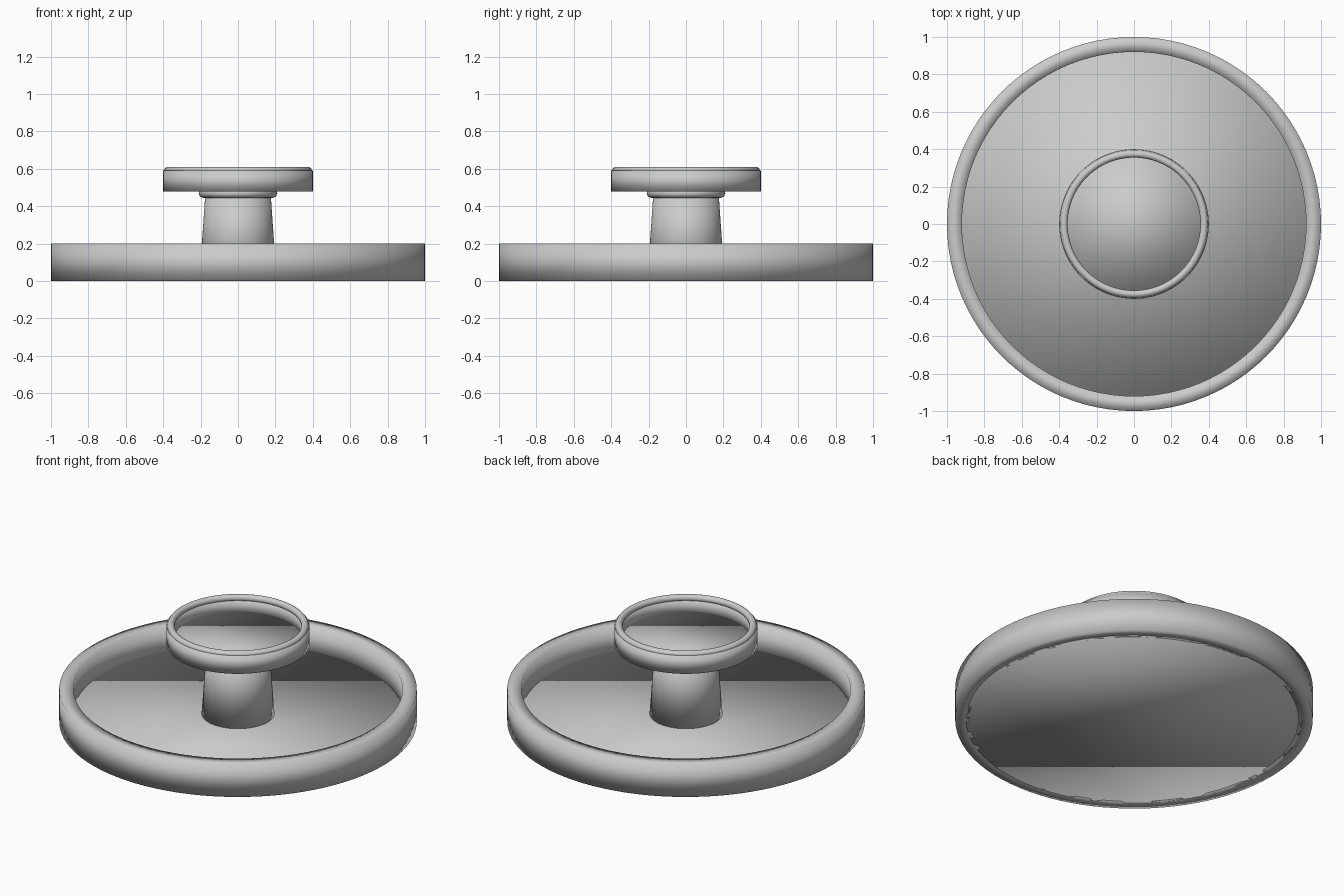
import bpy

if "Cube" in bpy.data.objects:
    bpy.data.objects.remove(bpy.data.objects["Cube"])

SEG = 96


def smooth(obj, name):
    obj.name = name
    for p in obj.data.polygons:
        p.use_smooth = True
    return obj


def cylinder(name, r1, r2, z0, z1):
    """Closed round solid, tapered when r1 and r2 differ."""
    bpy.ops.mesh.primitive_cone_add(vertices=SEG, radius1=r1, radius2=r2,
                                    depth=z1 - z0, location=(0, 0, (z0 + z1) / 2))
    return smooth(bpy.context.object, name)


def torus(name, major, minor, z):
    bpy.ops.mesh.primitive_torus_add(major_radius=major, minor_radius=minor,
                                     major_segments=SEG, minor_segments=16,
                                     location=(0, 0, z))
    return smooth(bpy.context.object, name)


def ring(name, inner, outer, z0, z1):
    """Square-section ring with soft shading."""
    bpy.ops.mesh.primitive_torus_add(major_radius=1, minor_radius=0.1,
                                     major_segments=SEG, minor_segments=4)
    obj = bpy.context.object
    # Square up the four-point section: outer/inner and bottom/top corners
    corners = [(outer, z0), (outer, z1), (inner, z1), (inner, z0)]
    for i, v in enumerate(obj.data.vertices):
        r, z = corners[i % 4]
        d = (v.co.x ** 2 + v.co.y ** 2) ** 0.5
        v.co = (v.co.x / d * r, v.co.y / d * r, z)
    return smooth(obj, name)


# Large lower tray
cylinder("tray_floor", 0.94, 0.94, 0.0, 0.05)
ring("tray_wall", 0.92, 1.0, 0.0, 0.2)

# Tapered stem with a collar under the cup
cylinder("stem", 0.205, 0.173, 0.03, 0.49)
torus("stem_collar", 0.185, 0.025, 0.47)

# Small upper dish with a rounded rim
cylinder("dish_floor", 0.375, 0.375, 0.48, 0.51)
ring("dish_wall", 0.36, 0.4, 0.48, 0.59)
torus("dish_rim", 0.375, 0.02, 0.59)
